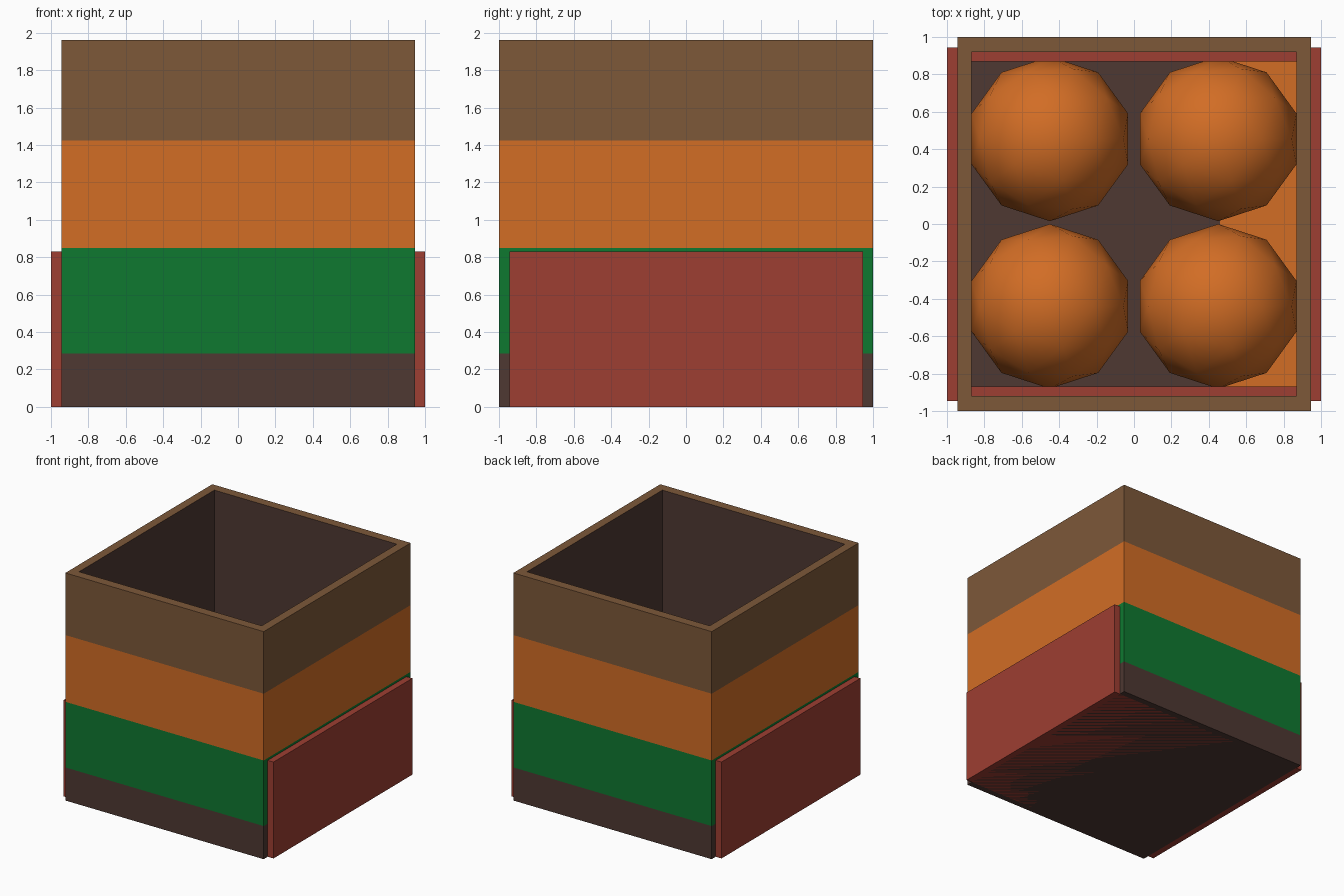
import bpy, bmesh
from mathutils import Vector

if "Cube" in bpy.data.objects:
    bpy.data.objects.remove(bpy.data.objects["Cube"])


def lin(c):
    c /= 255
    return c / 12.92 if c <= 0.04045 else ((c + 0.055) / 1.055) ** 2.4


def mat(name, r, g, b):
    m = bpy.data.materials.new(name)
    m.diffuse_color = (lin(r), lin(g), lin(b), 1)
    m.use_nodes = True
    m.node_tree.nodes["Principled BSDF"].inputs["Base Color"].default_value = m.diffuse_color
    return m


DARK = mat("dark_brown", 78, 56, 50)
GREEN = mat("green", 15, 120, 48)
ORANGE = mat("orange", 210, 109, 37)
BROWN = mat("light_brown", 125, 88, 57)
RED = mat("brick_red", 157, 62, 50)


def finish(bm, name, mats):
    me = bpy.data.meshes.new(name)
    bm.to_mesh(me)
    bm.free()
    for m in mats:
        me.materials.append(m)
    ob = bpy.data.objects.new(name, me)
    bpy.context.collection.objects.link(ob)
    return ob


def open_box(hx, hy, height, ix, iy, floor):
    """Open-topped crate: outer half sizes, inner half sizes, floor level."""
    bm = bmesh.new()

    def ring(x, y, z):
        return [bm.verts.new((sx * x, sy * y, z))
                for sx, sy in ((-1, -1), (1, -1), (1, 1), (-1, 1))]

    rings = [ring(hx, hy, 0), ring(hx, hy, height),
             ring(ix, iy, height), ring(ix, iy, floor)]
    for a, b in zip(rings, rings[1:]):
        for i in range(4):
            j = (i + 1) % 4
            bm.faces.new((a[i], a[j], b[j], b[i]))
    bm.faces.new(rings[0][::-1])
    bm.faces.new(rings[-1])
    bmesh.ops.recalc_face_normals(bm, faces=bm.faces[:])
    return bm


def split(bm, faces, co, no):
    geom = set(faces)
    for f in faces:
        geom.update(f.edges)
        geom.update(f.verts)
    bmesh.ops.bisect_plane(bm, geom=list(geom), plane_co=co, plane_no=no)


# Tall crate with painted bands on its outer walls
HX, HY, TOP, IX, IY, FLOOR = 0.945, 1.0, 1.96, 0.87, 0.92, 0.08
LEVELS = (0.285, 0.85, 1.425)
bm = open_box(HX, HY, TOP, IX, IY, FLOOR)


def is_outer(f):
    c = f.calc_center_median()
    return abs(f.normal.z) < 0.5 and (abs(c.x) > HX - 0.01 or abs(c.y) > HY - 0.01)


for z in LEVELS:
    split(bm, [f for f in bm.faces if is_outer(f)], (0, 0, z), (0, 0, 1))
# Inner floor: orange strip on the right-hand side
split(bm, [f for f in bm.faces
           if abs(f.calc_center_median().z - FLOOR) < 0.001], (0.46, 0, 0), (1, 0, 0))
bm.normal_update()
for f in bm.faces:
    c = f.calc_center_median()
    if is_outer(f):
        f.material_index = sum(c.z > z for z in LEVELS)
    elif c.z > TOP - 0.01:
        f.material_index = 3
    elif abs(c.z - FLOOR) < 0.001 and c.x > 0.46:
        f.material_index = 2
finish(bm, "banded_crate", [DARK, GREEN, ORANGE, BROWN])

# Lower red crate crossing the tall one
finish(open_box(1.0, 0.945, 0.83, 0.92, 0.87, 0.06), "red_crate", [RED])

# Four round fruits resting on the floor
R = 0.44
for i, (x, y) in enumerate(((-0.45, 0.455), (0.45, 0.455),
                            (-0.45, -0.44), (0.45, -0.44))):
    bm = bmesh.new()
    bmesh.ops.create_icosphere(bm, subdivisions=2, radius=R)
    bmesh.ops.translate(bm, verts=bm.verts[:], vec=Vector((x, y, FLOOR + R)))
    for f in bm.faces:
        f.smooth = True
    finish(bm, f"fruit_{i + 1}", [ORANGE])
